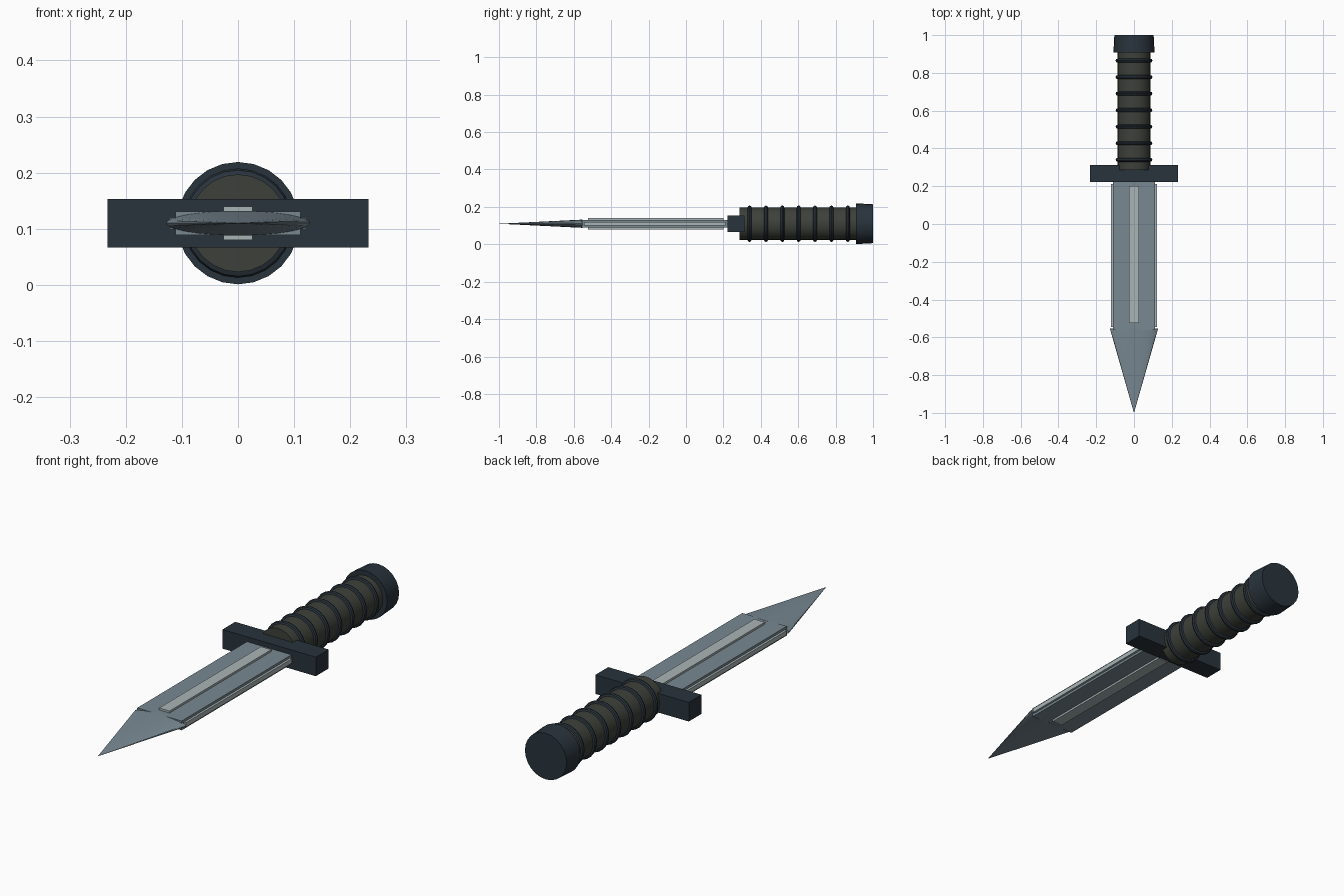
import bpy
from math import pi, radians

if "Cube" in bpy.data.objects:
    bpy.data.objects.remove(bpy.data.objects["Cube"])

ZC = 0.11  # height of the knife's long axis


def material(name, rgb):
    m = bpy.data.materials.new(name)
    m.diffuse_color = (*rgb, 1)
    m.use_nodes = True
    m.node_tree.nodes["Principled BSDF"].inputs["Base Color"].default_value = m.diffuse_color
    return m


steel = material("steel", (0.19, 0.25, 0.29))
bright = material("bright_steel", (0.40, 0.46, 0.47))
green = material("grip_green", (0.047, 0.053, 0.042))
dark = material("dark_metal", (0.022, 0.033, 0.045))


def finish(name, mat, smooth=False):
    ob = bpy.context.object
    ob.name = name
    ob.data.materials.append(mat)
    bpy.ops.object.transform_apply(location=False, rotation=True, scale=True)
    if smooth:
        bpy.ops.object.shade_smooth_by_angle(angle=radians(30))
    return ob


def box(name, x, y, z, mat):
    """Box from (min, max) ranges; z is relative to the axis."""
    bpy.ops.mesh.primitive_cube_add(
        size=1, location=(sum(x) / 2, sum(y) / 2, ZC + sum(z) / 2))
    bpy.context.object.scale = (x[1] - x[0], y[1] - y[0], z[1] - z[0])
    return finish(name, mat)


def cone(name, y, r, mat, sides=24, flat=None):
    """Round part along y, from radius r[0] at y[0] to r[1] at y[1]."""
    bpy.ops.mesh.primitive_cone_add(
        vertices=sides, radius1=r[0], radius2=r[1], depth=y[1] - y[0])
    ob = bpy.context.object
    if flat:  # squash the section before turning it along y
        ob.scale = (1, flat, 1)
        bpy.ops.object.transform_apply(location=False, rotation=False, scale=True)
    ob.rotation_euler = (-pi / 2, 0, 0)
    ob.location = (0, sum(y) / 2, ZC)
    return finish(name, mat, True)


# Blade: flat body, flattened conical point
box("blade", (-0.111, 0.111), (-0.56, 0.23), (-0.021, 0.021), steel)
cone("blade_point", (-1.0, -0.553), (0, 0.128), steel, 32, 0.022 / 0.128)

# Raised centre strips and side cutting edges
for side, s in (("upper", 1), ("lower", -1)):
    box("centre_strip_" + side, (-0.026, 0.026), (-0.525, 0.2),
        sorted((s * 0.015, s * 0.03)), bright)
for side, s in (("right", 1), ("left", -1)):
    box("cutting_edge_" + side, sorted((s * 0.1, s * 0.121)),
        (-0.545, 0.212), (-0.01, 0.01), bright)

# Guard, grip and pommel
box("guard", (-0.233, 0.233), (0.222, 0.313), (-0.043, 0.043), dark)
cone("grip", (0.285, 0.93), (0.087, 0.087), green)
cone("pommel", (0.908, 1.0), (0.109, 0.104), dark)

# Grip rings
for i in range(7):
    bpy.ops.mesh.primitive_torus_add(
        major_radius=0.087, minor_radius=0.0105,
        major_segments=24, minor_segments=8,
        location=(0, 0.34 + i * 0.0875, ZC), rotation=(pi / 2, 0, 0))
    finish(f"grip_ring_{i + 1}", dark, True)
